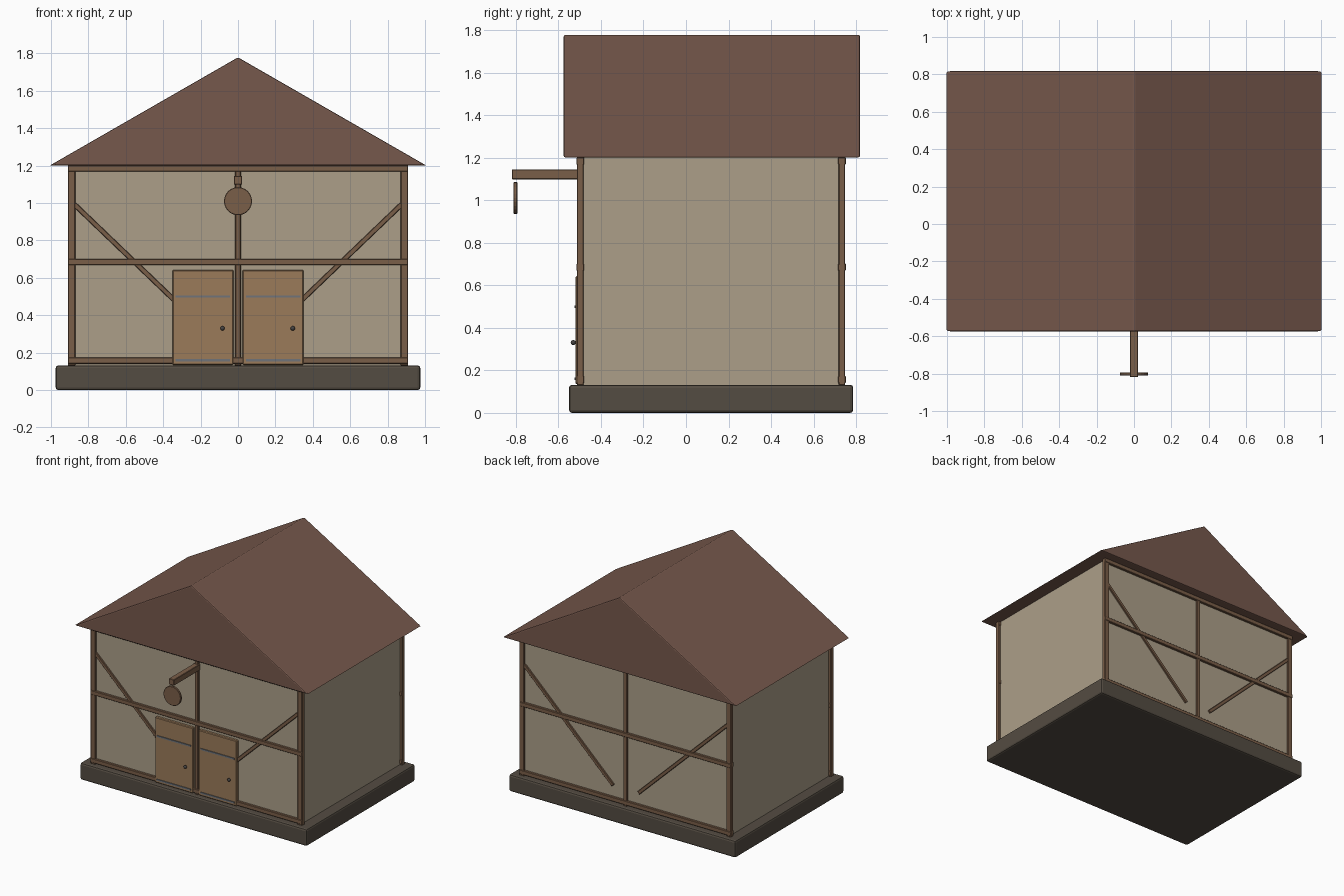
import bpy, bmesh, math
from mathutils import Matrix

if "Cube" in bpy.data.objects:
    bpy.data.objects.remove(bpy.data.objects["Cube"])


def mat(name, r, g, b):
    m = bpy.data.materials.new(name)
    lin = [(c / 255 / 12.92) if c < 10 else ((c / 255 + 0.055) / 1.055) ** 2.4 for c in (r, g, b)]
    m.diffuse_color = (*lin, 1)
    m.use_nodes = True
    m.node_tree.nodes["Principled BSDF"].inputs["Base Color"].default_value = m.diffuse_color
    return m


STONE = mat("stone", 84, 76, 66)
PLASTER = mat("plaster", 172, 159, 137)
TIMBER = mat("timber", 122, 94, 72)
ROOF = mat("roof_tile", 118, 88, 76)
DOOR = mat("door_wood", 155, 123, 90)
IRON = mat("iron", 112, 116, 122)
KNOB = mat("dark_iron", 70, 68, 68)


def finish(name, bm, material, bevel=0.0, segments=2):
    bmesh.ops.recalc_face_normals(bm, faces=bm.faces[:])
    me = bpy.data.meshes.new(name)
    bm.to_mesh(me)
    bm.free()
    me.materials.append(material)
    ob = bpy.data.objects.new(name, me)
    bpy.context.collection.objects.link(ob)
    if bevel:
        mod = ob.modifiers.new("bevel", "BEVEL")
        mod.width = bevel
        mod.segments = segments
        mod.limit_method = "ANGLE"
    return ob


def box(name, x, y, z, material, bevel=0.003, segments=1):
    """Box from three (min, max) ranges."""
    bm = bmesh.new()
    bmesh.ops.create_cube(bm, size=1)
    for v in bm.verts:
        v.co = [r[0] + (c + 0.5) * (r[1] - r[0]) for r, c in zip((x, y, z), v.co)]
    return finish(name, bm, material, bevel, segments)


def beam(name, a, b, y, width, depth):
    """Square timber in the xz plane between points a and b."""
    dx, dz = b[0] - a[0], b[1] - a[1]
    bm = bmesh.new()
    bmesh.ops.create_cube(bm, size=1)
    bmesh.ops.scale(bm, vec=(math.hypot(dx, dz), depth, width), verts=bm.verts)
    m = Matrix.Translation(((a[0] + b[0]) / 2, y, (a[1] + b[1]) / 2))
    bmesh.ops.transform(bm, matrix=m @ Matrix.Rotation(-math.atan2(dz, dx), 4, "Y"), verts=bm.verts)
    return finish(name, bm, TIMBER, 0.003, 1)


# Foundation and plaster walls
box("foundation", (-0.975, 0.975), (-0.55, 0.786), (0, 0.132), STONE, 0.014, 2)
box("walls", (-0.89, 0.89), (-0.497, 0.733), (0.12, 1.205), PLASTER, 0)

# Solid gable roof
bm = bmesh.new()
front = [bm.verts.new((x, -0.575, z)) for x, z in ((-1.006, 1.201), (1.006, 1.201), (0, 1.779))]
face = bm.faces.new(front)
ext = bmesh.ops.extrude_face_region(bm, geom=[face], use_keep_orig=True)
bmesh.ops.translate(bm, vec=(0, 1.393, 0), verts=[g for g in ext["geom"] if isinstance(g, bmesh.types.BMVert)])
finish("gable_roof", bm, ROOF, 0.008, 2)

# Timber framing on the front and back walls
for side, y in (("front", -0.497), ("back", 0.733)):
    for label, s in (("left", -1), ("right", 1)):
        beam(f"{side}_{label}_corner_post", (s * 0.89, 0.13), (s * 0.89, 1.2), y, 0.04, 0.031)
        beam(f"{side}_{label}_brace", (s * 0.875, 0.993), (s * 0.11, 0.26), y, 0.026, 0.026)
    beam(f"{side}_centre_post", (0, 0.13), (0, 1.2), y, 0.03, 0.031)
    for label, z in (("sill", 0.157), ("middle_rail", 0.685), ("top_rail", 1.184)):
        beam(f"{side}_{label}", (-0.91, z), (0.91, z), y, 0.033, 0.037)

# Pair of doors with straps and knobs
for label, cx in (("left", -0.188), ("right", 0.188)):
    box(f"{label}_door", (cx - 0.163, cx + 0.163), (-0.519, -0.49), (0.135, 0.643), DOOR, 0.005)
    for pos, z in (("lower", 0.16), ("upper", 0.5)):
        box(f"{label}_door_{pos}_strap", (cx - 0.145, cx + 0.145), (-0.525, -0.51), (z - 0.006, z + 0.006), IRON, 0)
    bm = bmesh.new()
    bmesh.ops.create_uvsphere(bm, u_segments=12, v_segments=8, radius=0.012,
                              matrix=Matrix.Translation((cx + 0.105, -0.53, 0.33)))
    for f in bm.faces:
        f.smooth = True
    finish(f"{label}_door_knob", bm, KNOB)

# Projecting hoist beam with a round hanging board
box("hoist_beam", (-0.022, 0.022), (-0.818, -0.49), (1.098, 1.145), TIMBER)
bm = bmesh.new()
bmesh.ops.create_cone(bm, cap_ends=True, segments=24, radius1=0.075, radius2=0.075, depth=0.018,
                      matrix=Matrix.Translation((0, -0.802, 1.01)) @ Matrix.Rotation(math.pi / 2, 4, "X"))
finish("hanging_board", bm, TIMBER, 0.003, 1)
